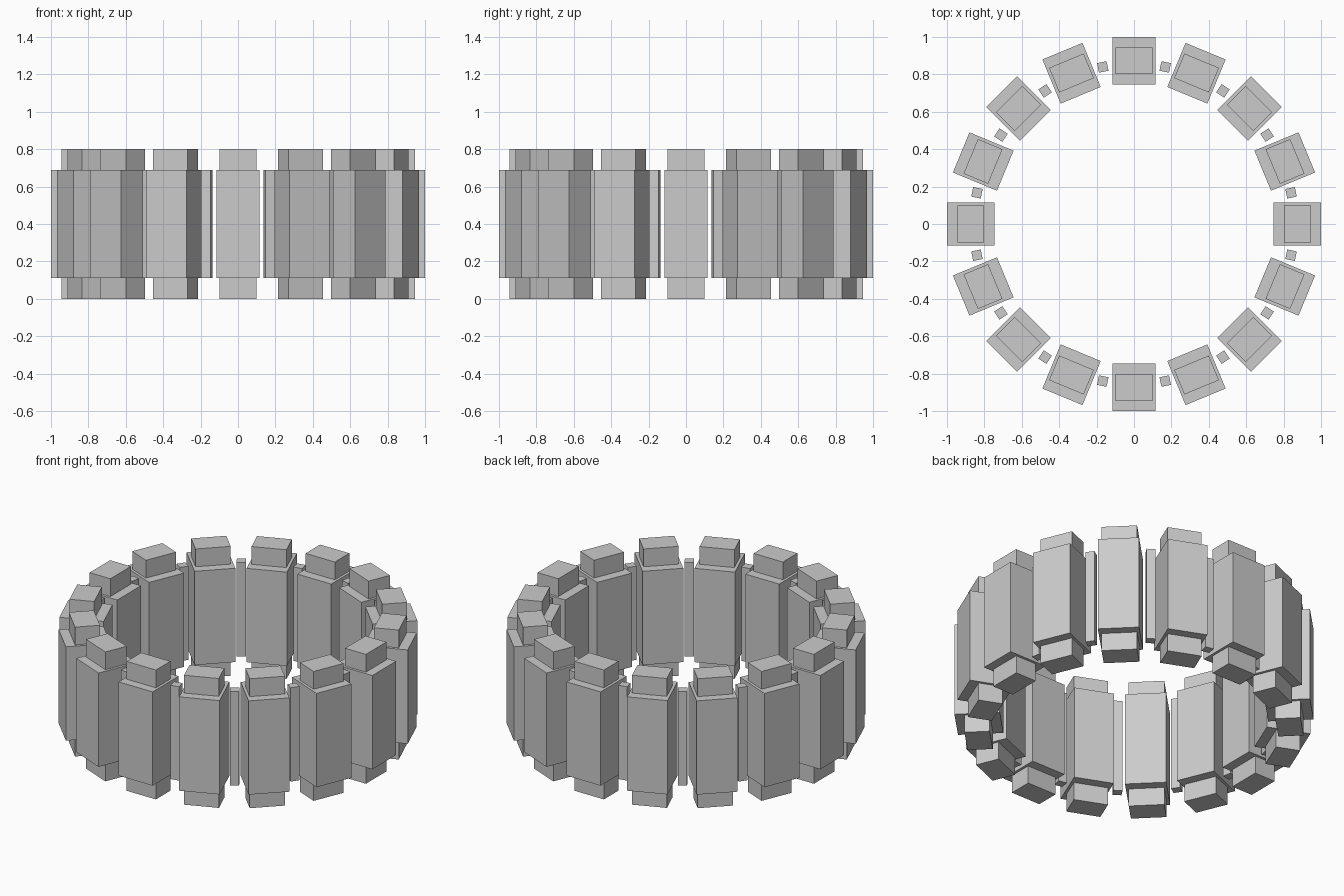
import bpy
import math
from mathutils import Matrix, Vector

cube = bpy.data.objects.get("Cube")
if cube:
    bpy.data.objects.remove(cube, do_unlink=True)

COUNT = 16
STEP = 2 * math.pi / COUNT

grey = bpy.data.materials.new("plain_grey")
grey.use_nodes = True
colour = (0.6, 0.6, 0.6, 1)
grey.diffuse_color = colour
grey.node_tree.nodes["Principled BSDF"].inputs["Base Color"].default_value = colour


def ring_of_boxes(name, inner, outer, width, low, high, offset=0.0):
    """Place boxes around z, each turned to face outwards."""
    size = Vector((outer - inner, width, high - low))
    centre = Vector(((inner + outer) / 2, 0, (low + high) / 2))
    for i in range(COUNT):
        bpy.ops.mesh.primitive_cube_add(size=1)
        box = bpy.context.object
        box.name = f"{name}_{i + 1}"
        turn = Matrix.Rotation((i + offset) * STEP, 4, "Z")
        box.data.transform(Matrix.Translation(centre) @ Matrix.Diagonal(size).to_4x4())
        box.matrix_world = turn
        box.data.materials.append(grey)


# Large outer blocks
ring_of_boxes("block", 0.745, 1.0, 0.232, 0.11, 0.69)
# Narrower cores that stick out above and below each block
ring_of_boxes("core", 0.803, 0.945, 0.2, 0.0, 0.8)
# Thin posts in the gaps between blocks
ring_of_boxes("spacer_post", 0.83, 0.882, 0.052, 0.11, 0.69, offset=0.5)
